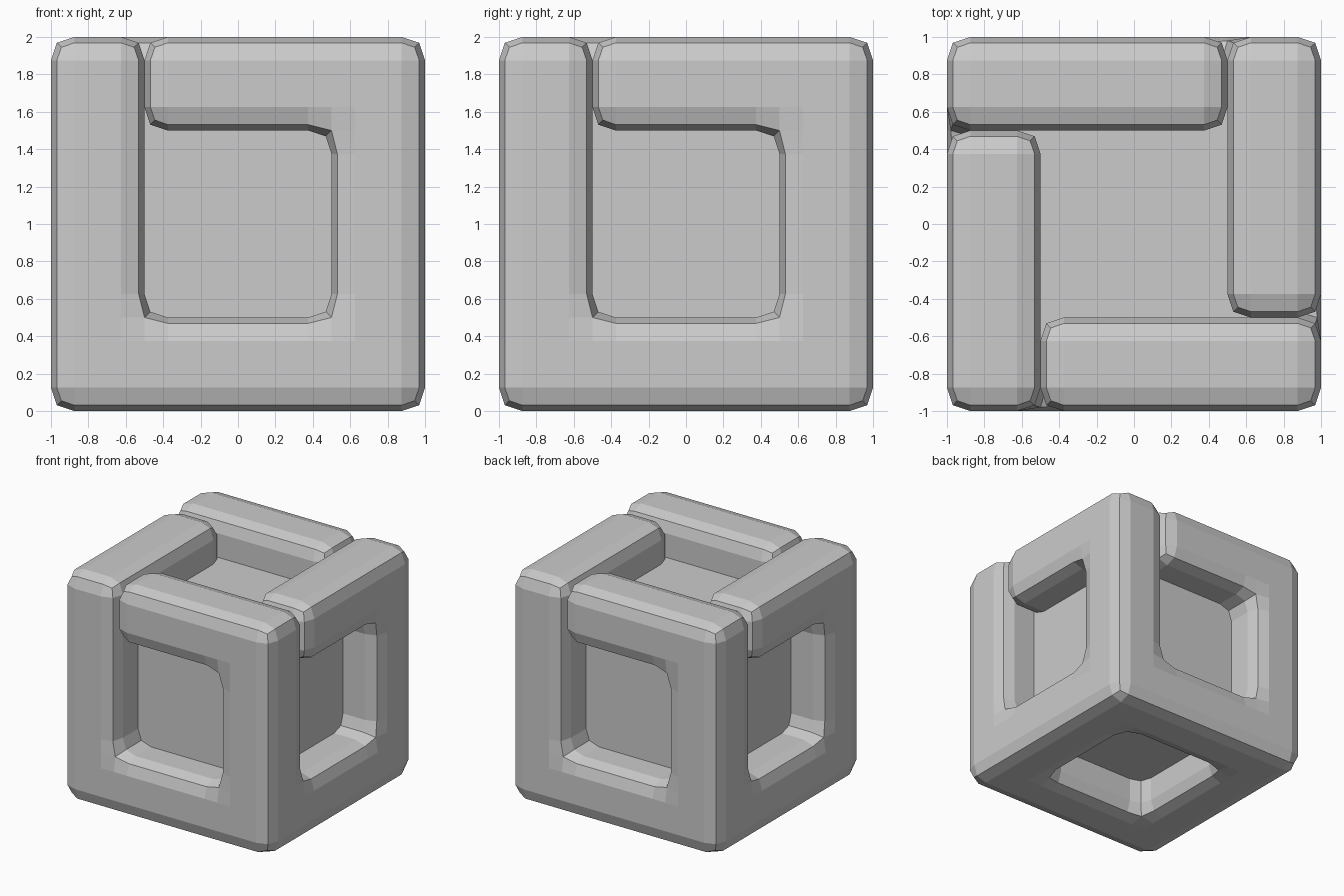
import bpy, bmesh
from mathutils import Vector

if "Cube" in bpy.data.objects:
    bpy.data.objects.remove(bpy.data.objects["Cube"])

N, STEP = 8, 0.25          # control grid: eight cells of 0.25 per side


def in_frame(c):
    """Cells of the twelve bars that run along the cube's edges."""
    if not all(0 <= v < N for v in c):
        return False
    return sum(v < 2 or v >= N - 2 for v in c) >= 2


def turn(c):
    """Quarter turn of a cell about the vertical axis."""
    return (N - 1 - c[1], c[0], c[2])


# Pinwheel seams on the top ring: free arm ends butt against the next corner
arm_of, seams = {}, set()
for j in (0, 1):
    for k in (N - 2, N - 1):
        corner, arm = (1, j, k), (2, j, k)
        for q in range(4):
            seams |= {(corner, arm), (arm, corner)}
            arm_of[arm] = (q, Vector(corner) - Vector(arm))
            corner, arm = turn(corner), turn(arm)

bm = bmesh.new()
verts = {}


def get_vert(cell, p):
    tag = -1
    if cell in arm_of:
        q, d = arm_of[cell]
        if (Vector(p) - Vector(cell) - Vector((.5, .5, .5))).dot(d) > 0:
            tag = q
    key = (p, tag)
    if key not in verts:
        x, y, z = p
        verts[key] = bm.verts.new((x * STEP - 1, y * STEP - 1, z * STEP))
    return verts[key]


# Frame skin: one quad wherever a cell is exposed or meets a seam
cells = [(i, j, k) for i in range(N) for j in range(N) for k in range(N)
         if in_frame((i, j, k))]
for cell in cells:
    for axis in range(3):
        for side in (0, 1):
            nb = list(cell)
            nb[axis] += 2 * side - 1
            nb = tuple(nb)
            if in_frame(nb) and (cell, nb) not in seams:
                continue
            a, b = (axis + 1) % 3, (axis + 2) % 3
            quad = []
            for da, db in ((0, 0), (1, 0), (1, 1), (0, 1)):
                p = list(cell)
                p[axis] += side
                p[a] += da
                p[b] += db
                quad.append(get_vert(cell, tuple(p)))
            bm.faces.new(quad if side else quad[::-1])

mesh = bpy.data.meshes.new("cube_frame")
bm.to_mesh(mesh)
bm.free()
frame = bpy.data.objects.new("cube_frame", mesh)
bpy.context.collection.objects.link(frame)
sub = frame.modifiers.new("rounding", 'SUBSURF')
sub.levels = sub.render_levels = 1
sub.use_limit_surface = False

# Plain cube inside, seen as the floor of each opening
bpy.ops.mesh.primitive_cube_add(size=1.33, location=(0, 0, 1))
bpy.context.object.name = "inner_cube"
